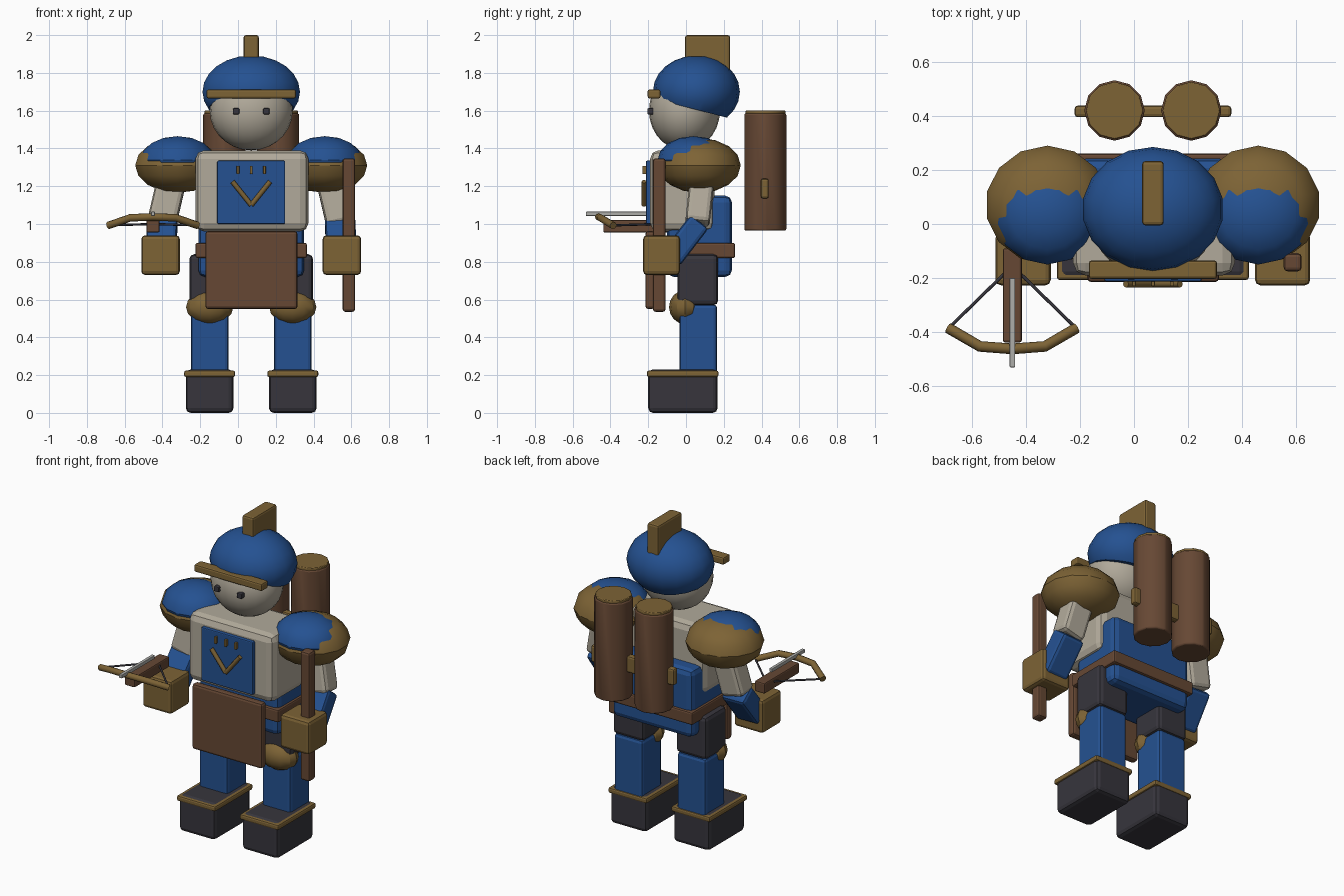
import bpy, bmesh, math
from mathutils import Vector, Matrix

if "Cube" in bpy.data.objects:
    bpy.data.objects.remove(bpy.data.objects["Cube"])


def material(name, rgb):
    m = bpy.data.materials.new(name)
    m.diffuse_color = (*rgb, 1)
    m.use_nodes = True
    m.node_tree.nodes["Principled BSDF"].inputs["Base Color"].default_value = m.diffuse_color
    return m


BLUE = material("blue cloth", (0.018, 0.083, 0.285))
GOLD = material("dull gold", (0.205, 0.125, 0.036))
BROWN = material("brown leather", (0.133, 0.064, 0.034))
CREAM = material("cream", (0.44, 0.40, 0.325))
DARK = material("dark leather", (0.038, 0.036, 0.046))
STEEL = material("pale steel", (0.42, 0.42, 0.40))
CX = 0.07  # body centre line


def finish(name, bm, mat, bevel=0.0, smooth=True):
    me = bpy.data.meshes.new(name)
    bmesh.ops.recalc_face_normals(bm, faces=bm.faces)
    bm.to_mesh(me)
    bm.free()
    ob = bpy.data.objects.new(name, me)
    bpy.context.collection.objects.link(ob)
    me.materials.append(mat)
    if bevel:
        mod = ob.modifiers.new("bevel", "BEVEL")
        mod.width = bevel
        mod.segments = 2
    if smooth:
        bpy.ops.object.select_all(action="DESELECT")
        bpy.context.view_layer.objects.active = ob
        ob.select_set(True)
        bpy.ops.object.shade_smooth_by_angle(angle=math.radians(32))
    return ob


def box(name, x, y, z, mat, bevel=0.015):
    """Rounded box from (min, max) ranges."""
    bm = bmesh.new()
    size = [r[1] - r[0] for r in (x, y, z)]
    mid = [(r[0] + r[1]) / 2 for r in (x, y, z)]
    bmesh.ops.create_cube(bm, size=1, matrix=Matrix.Translation(mid) @ Matrix.Diagonal((*size, 1)))
    return finish(name, bm, mat, bevel, False)


def limb(name, a, b, w, d, mat, bevel=0.02):
    """Rounded box running from point a to point b."""
    a, b = Vector(a), Vector(b)
    axis = (b - a).normalized()
    side = Vector((1, 0, 0))
    side = (side - axis * side.dot(axis)).normalized()
    rot = Matrix((side, axis.cross(side), axis)).transposed().to_4x4()
    bm = bmesh.new()
    bmesh.ops.create_cube(bm, size=1, matrix=Matrix.Translation((a + b) / 2) @ rot
                          @ Matrix.Diagonal((w, d, (b - a).length, 1)))
    return finish(name, bm, mat, bevel, False)


def ball(name, c, r, mat, u=12, v=8, cut=None):
    """Ellipsoid, optionally trimmed below a plane (point, normal)."""
    bm = bmesh.new()
    bmesh.ops.create_uvsphere(bm, u_segments=u, v_segments=v, radius=1,
                              matrix=Matrix.Translation(c) @ Matrix.Diagonal((*r, 1)))
    if cut:
        res = bmesh.ops.bisect_plane(bm, geom=bm.verts[:] + bm.edges[:] + bm.faces[:],
                                     plane_co=cut[0], plane_no=cut[1], clear_inner=True)
        rim = [e for e in res["geom_cut"] if isinstance(e, bmesh.types.BMEdge)]
        bmesh.ops.contextual_create(bm, geom=rim)
    return finish(name, bm, mat)


def drum(name, c, r, h, mat, sides=12, bevel=0.0):
    bm = bmesh.new()
    bmesh.ops.create_cone(bm, cap_ends=True, segments=sides, radius1=r, radius2=r, depth=h,
                          matrix=Matrix.Translation(c))
    return finish(name, bm, mat, bevel)


def tube(name, points, r, mat):
    """Round rod along a polyline."""
    cu = bpy.data.curves.new(name, "CURVE")
    cu.dimensions = "3D"
    cu.bevel_depth = r
    cu.bevel_resolution = 2
    cu.use_fill_caps = True
    sp = cu.splines.new("POLY")
    sp.points.add(len(points) - 1)
    for p, co in zip(sp.points, points):
        p.co = (*co, 1)
    cu.materials.append(mat)
    ob = bpy.data.objects.new(name, cu)
    bpy.context.collection.objects.link(ob)
    return ob


# Legs and arms, mirrored about the body centre line
for tag, s in (("left", -1), ("right", 1)):
    lx = CX + s * 0.22

    def span(c, half):
        return (c - half, c + half)

    box(tag + "_boot", span(lx, 0.126), (-0.20, 0.167), (0, 0.23), DARK, 0.025)
    box(tag + "_boot_trim", span(lx, 0.135), (-0.207, 0.172), (0.19, 0.224), GOLD, 0.01)
    box(tag + "_shin", span(lx, 0.10), (-0.035, 0.165), (0.2, 0.575), BLUE, 0.02)
    box(tag + "_thigh", span(lx, 0.107), (-0.045, 0.17), (0.57, 0.84), DARK, 0.025)
    ball(tag + "_knee_guard", (lx, -0.005, 0.56), (0.125, 0.085, 0.09), GOLD, 12, 8)

    sx = CX + s * 0.39
    ball(tag + "_shoulder_guard", (sx, 0.07, 1.31), (0.23, 0.22, 0.145), GOLD, 14, 8)
    ball(tag + "_shoulder_cap", (sx, 0.04, 1.34), (0.20, 0.19, 0.125), BLUE, 14, 8)
    ax = CX + s * 0.48
    limb(tag + "_upper_arm", (CX + s * 0.41, 0.09, 1.28), (ax - s * 0.005, 0.06, 1.0), 0.155, 0.13, CREAM, 0.025)
    limb(tag + "_forearm", (ax - s * 0.01, 0.07, 1.01), (ax, -0.08, 0.815), 0.16, 0.12, BLUE, 0.02)
    box(tag + "_glove", span(ax, 0.102), (-0.227, -0.032), (0.73, 0.94), GOLD, 0.02)

    # Eyes
    ex = CX + s * 0.08
    box(tag + "_eye", span(ex, 0.017), (-0.205, -0.165), (1.58, 1.613), DARK, 0.006)

    # Back canisters
    kx = CX + s * 0.142
    drum(tag + "_canister", (kx, 0.42, 1.275), 0.112, 0.62, BROWN, 12, 0.008)
    drum(tag + "_canister_lid", (kx, 0.42, 1.59), 0.106, 0.02, GOLD, 12, 0.004)

box("canister_strap", (-0.22, 0.36), (0.395, 0.438), (1.135, 1.24), GOLD, 0.012)

# Trunk
box("waist", (-0.21, 0.35), (-0.10, 0.243), (0.72, 1.15), BLUE, 0.035)
box("belt", (-0.225, 0.365), (-0.12, 0.26), (0.82, 0.90), BROWN, 0.01)
box("apron", (-0.173, 0.315), (-0.215, -0.165), (0.55, 0.962), BROWN, 0.015)
box("chest", (-0.225, 0.373), (-0.19, 0.15), (0.96, 1.39), CREAM, 0.045)
box("chest_panel", (-0.11, 0.25), (-0.212, -0.18), (1.0, 1.335), BLUE, 0.006)
for i, s in enumerate((-1, 1)):
    tube("chest_chevron_%d" % i, [(CX + s * 0.1, -0.222, 1.225), (CX, -0.222, 1.10)], 0.013, GOLD)
for i in range(3):
    x = CX + (i - 1) * 0.07
    box("chest_stud_%d" % i, (x - 0.007, x + 0.007), (-0.23, -0.205), (1.265, 1.308), GOLD, 0.003)

# Head, helmet, brow band and crest
ball("head", (CX, -0.008, 1.60), (0.22, 0.188, 0.21), CREAM, 24, 14)
ball("helmet", (CX, 0.055, 1.70), (0.262, 0.23, 0.192), BLUE, 18, 12,
     ((CX, 0.055, 1.605), Vector((0, 0.26, 1)).normalized()))
box("brow_band", (-0.167, 0.307), (-0.203, -0.135), (1.665, 1.712), GOLD, 0.01)
box("helmet_crest", (0.03, 0.11), (-0.005, 0.233), (1.8, 2.0), GOLD, 0.012)

# Staff
box("staff", (0.554, 0.62), (-0.175, -0.108), (0.535, 1.348), BROWN, 0.014)

# Crossbow
BX = -0.45
box("crossbow_stock", (BX - 0.035, BX + 0.035), (-0.438, -0.09), (0.955, 1.022), BROWN, 0.008)
box("crossbow_bolt", (BX - 0.01, BX + 0.01), (-0.53, -0.20), (1.043, 1.065), STEEL, 0.003)
tube("crossbow_bow", [(BX - 0.237, -0.385, 0.992), (BX - 0.12, -0.453, 1.033), (BX, -0.462, 1.037),
                      (BX + 0.12, -0.453, 1.033), (BX + 0.237, -0.385, 0.992)], 0.02, GOLD)
for tag, s in (("left", -1), ("right", 1)):
    tube(tag + "_bowstring", [(BX + s * 0.225, -0.375, 0.993), (BX, -0.155, 1.0)], 0.006, DARK)
